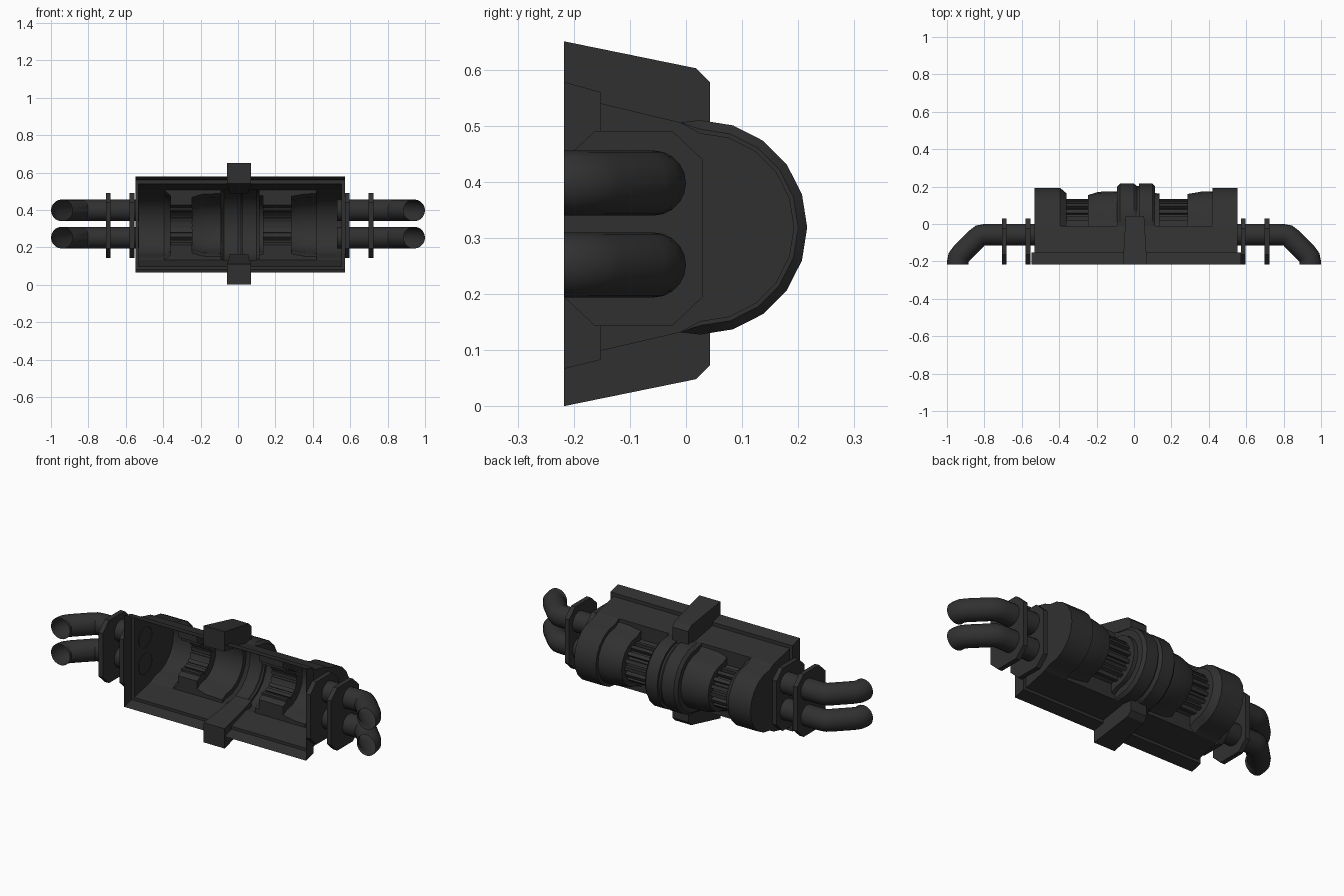
import bpy, bmesh
from math import sin, cos, pi, radians
from mathutils import Vector

if "Cube" in bpy.data.objects:
    bpy.data.objects.remove(bpy.data.objects["Cube"])

dark = bpy.data.materials.new("dark_metal")
dark.diffuse_color = (0.03, 0.03, 0.03, 1)
dark.use_nodes = True
dark.node_tree.nodes["Principled BSDF"].inputs["Base Color"].default_value = dark.diffuse_color


def make(name, verts, faces, smooth=False):
    me = bpy.data.meshes.new(name)
    me.from_pydata(verts, [], faces)
    bm = bmesh.new()
    bm.from_mesh(me)
    bmesh.ops.remove_doubles(bm, verts=bm.verts, dist=1e-5)
    bmesh.ops.recalc_face_normals(bm, faces=bm.faces)
    bm.to_mesh(me)
    bm.free()
    ob = bpy.data.objects.new(name, me)
    bpy.context.collection.objects.link(ob)
    me.materials.append(dark)
    if smooth:
        bpy.ops.object.select_all(action='DESELECT')
        ob.select_set(True)
        bpy.context.view_layer.objects.active = ob
        bpy.ops.object.shade_smooth_by_angle(angle=radians(30))
    return ob


def loft(name, rings, closed=True, cap_start=False, cap_end=False, smooth=False):
    n = len(rings[0])
    verts = [v for r in rings for v in r]
    faces = []
    for i in range(len(rings) - 1):
        for j in range(n if closed else n - 1):
            k = (j + 1) % n
            faces.append((i * n + j, i * n + k, (i + 1) * n + k, (i + 1) * n + j))
    if cap_start:
        faces.append(tuple(range(n)))
    if cap_end:
        faces.append(tuple(range(len(verts) - n, len(verts))))
    return make(name, verts, faces, smooth)


def rect(x0, x1, z0, z1, y):
    return [(x0, y, z0), (x1, y, z0), (x1, y, z1), (x0, y, z1)]


# Open-fronted housing: flared lip, step, sloped walls
CX, CY, CZ = 0.011, 0.025, 0.319
loft("housing", [rect(CX - a, CX + a, z0, z1, y) for a, z0, z1, y in
     [(0.56, 0.067, 0.578, -0.217), (0.56, 0.083, 0.56, -0.152),
      (0.543, 0.099, 0.54, -0.152), (0.543, CZ - 0.187, CZ + 0.187, -0.01)]])


# Stepped half-round drum running along x
def section(x, r):
    arc = [(CY + r * cos(a), r * sin(a)) for a in
           [radians(-90 + 18 * i) for i in range(11)]]
    s = min(r + 0.019, 0.187)
    pts = [(-0.01, -0.187), (-0.01, -s)] + arc + [(-0.01, s), (-0.01, 0.187)]
    return [(x, y, CZ + z) for y, z in pts]


profile = [(-0.532, 0.168), (-0.395, 0.168), (-0.362, 0.14), (-0.362, 0.088),
           (-0.245, 0.088), (-0.245, 0.13), (-0.19, 0.147), (-0.09, 0.15),
           (-0.09, 0.175), (-0.075, 0.191), (0.0, 0.191), (0.015, 0.178),
           (0.027, 0.178), (0.027, 0.191), (0.098, 0.191), (0.113, 0.175),
           (0.113, 0.14), (0.135, 0.138), (0.135, 0.088), (0.285, 0.088),
           (0.285, 0.135), (0.36, 0.148), (0.42, 0.15), (0.42, 0.168), (0.554, 0.168)]
loft("drum", [section(x, r) for x, r in profile], closed=False,
     cap_start=True, cap_end=True, smooth=True)

# Cooling ribs in the two drum recesses
for side, x0, x1 in (("left", -0.364, -0.243), ("right", 0.133, 0.287)):
    verts, faces = [], []
    for i in range(9):
        a = radians(-88 + 22 * i)
        out = Vector((0, cos(a), sin(a)))
        tan = Vector((0, -sin(a), cos(a))) * 0.01
        b = len(verts)
        for x in (x0, x1):
            c = Vector((x, CY, CZ))
            verts += [c + out * 0.08 - tan, c + out * 0.108 - tan,
                      c + out * 0.108 + tan, c + out * 0.08 + tan]
        faces += [tuple(b + k for k in f) for f in
                  ((0, 1, 5, 4), (1, 2, 6, 5), (2, 3, 7, 6), (3, 0, 4, 7),
                   (0, 1, 2, 3), (4, 5, 6, 7))]
    make(side + "_ribs", verts, faces)

# Tapered mounting brackets above and below
outline = [(-0.217, 0.325), (0.018, 0.277), (0.043, 0.252), (0.043, 0.16),
           (-0.01, 0.175), (-0.217, 0.215)]
for name, s in (("top_bracket", 1), ("bottom_bracket", -1)):
    rings = []
    for k in (-1, 1):
        rings.append([(0.005 + k * (0.065 - 0.016 * (y + 0.217) / 0.26),
                       y, 0.3255 + s * z) for y, z in outline])
    loft(name, rings, cap_start=True, cap_end=True)

# Octagonal pipe flanges
octagon = [(-0.217, 0.195), (-0.162, 0.143), (-0.025, 0.143), (0.03, 0.195),
           (0.03, 0.44), (-0.025, 0.491), (-0.162, 0.491), (-0.217, 0.44)]
for s, side in ((-1, "left"), (1, "right")):
    for n, x in (("inner", 0.575), ("outer", 0.703)):
        loft(f"{side}_{n}_flange",
             [[(0.009 + s * (x + d), y, z) for y, z in octagon] for d in (-0.013, 0.013)],
             cap_start=True, cap_end=True)


# Open exhaust pipes with two 45 degree elbows
def pipe(name, s, zc, r=0.058, n=20):
    path = [((0.53, -0.058), 0), ((0.80, -0.058), 0), ((0.823, -0.062), 22.5),
            ((0.842, -0.078), 45), ((0.922, -0.158), 45),
            ((0.938, -0.179), 67.5), ((0.942, -0.2), 90), ((0.942, -0.217), 90)]
    rings = []
    for (x, y), deg in path:
        a = radians(deg)
        rings.append([(s * (x + r * cos(t) * sin(a)), y + r * cos(t) * cos(a),
                       zc + r * sin(t)) for t in [2 * pi * i / n for i in range(n)]])
    loft(name, rings, smooth=True)


for s, side in ((-1, "left"), (1, "right")):
    pipe(side + "_lower_pipe", s, 0.252)
    pipe(side + "_upper_pipe", s, 0.398)
